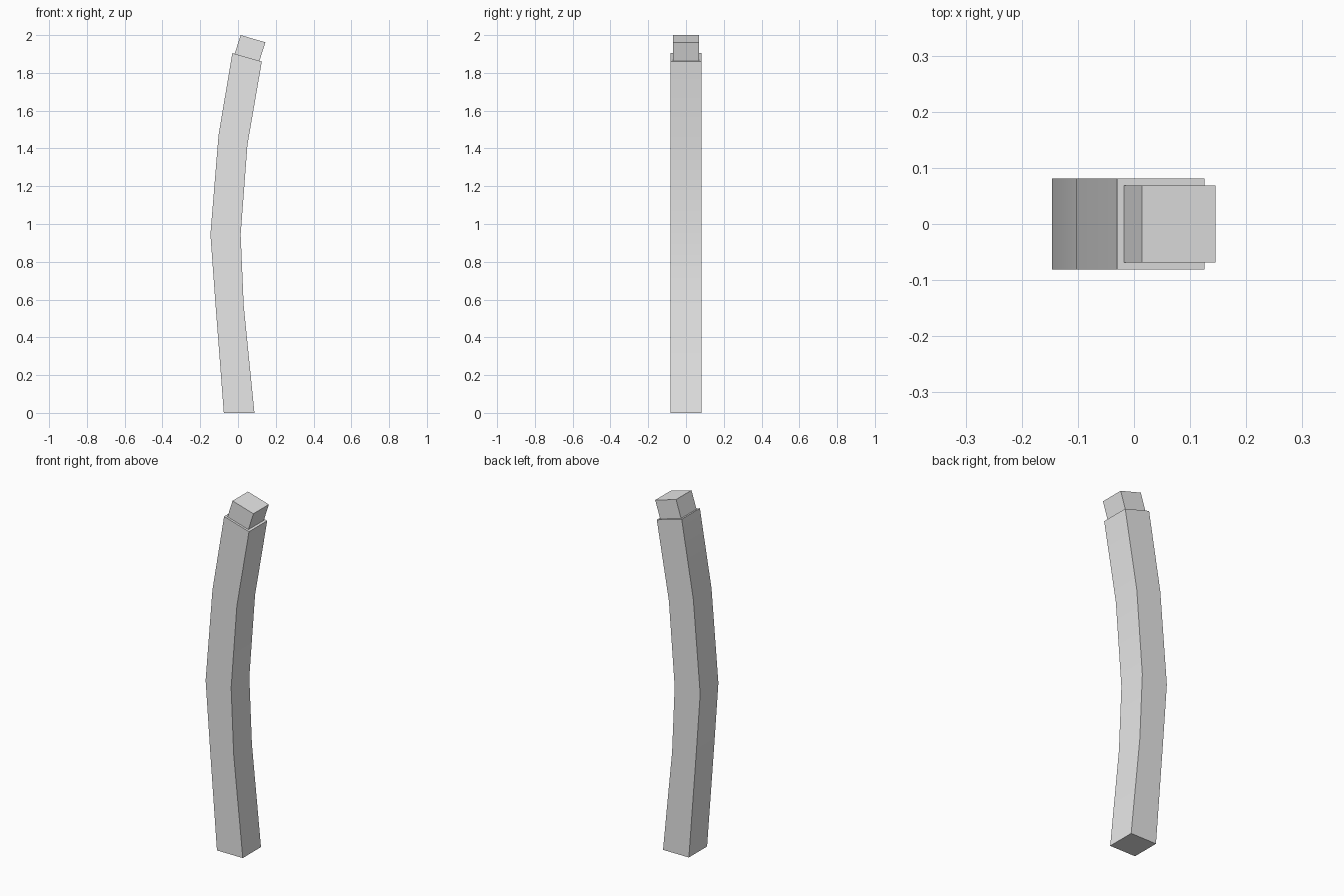
import bpy
import bmesh
from math import radians

default = bpy.data.objects.get("Cube")
if default:
    bpy.data.objects.remove(default, do_unlink=True)

grey = bpy.data.materials.new("light grey")
grey.use_nodes = True
grey.diffuse_color = (0.8, 0.8, 0.8, 1)
grey.node_tree.nodes["Principled BSDF"].inputs["Base Color"].default_value = (0.8, 0.8, 0.8, 1)


def bent_bar(name, sections, half_depth):
    """Square bar through cross-sections given as (left x, z), (right x, z)."""
    bm = bmesh.new()
    rings = []
    for (xa, za), (xb, zb) in sections:
        corners = ((xa, -half_depth, za), (xb, -half_depth, zb),
                   (xb, half_depth, zb), (xa, half_depth, za))
        rings.append([bm.verts.new(c) for c in corners])
    for low, high in zip(rings, rings[1:]):
        for i in range(4):
            j = (i + 1) % 4
            bm.faces.new((low[i], low[j], high[j], high[i]))
    bm.faces.new(rings[0][::-1])
    bm.faces.new(rings[-1])
    bmesh.ops.recalc_face_normals(bm, faces=bm.faces[:])
    mesh = bpy.data.meshes.new(name)
    bm.to_mesh(mesh)
    bm.free()
    mesh.materials.append(grey)
    obj = bpy.data.objects.new(name, mesh)
    bpy.context.collection.objects.link(obj)
    bpy.ops.object.select_all(action='DESELECT')
    obj.select_set(True)
    bpy.context.view_layer.objects.active = obj
    bpy.ops.object.shade_smooth_by_angle(angle=radians(30))
    return obj


# Curved main post, bowed towards -x
bent_bar("curved_post", [
    ((-0.075, 0), (0.087, 0)),
    ((-0.118, 0.56), (0.03, 0.57)),
    ((-0.146, 0.945), (0.014, 0.945)),
    ((-0.103, 1.47), (0.05, 1.42)),
    ((-0.03, 1.905), (0.126, 1.86)),
], 0.0815)

# Narrower tenon on the tilted top
bent_bar("top_tenon", [
    ((-0.018, 1.9), (0.113, 1.862)),
    ((0.014, 2.0), (0.145, 1.962)),
], 0.069)
